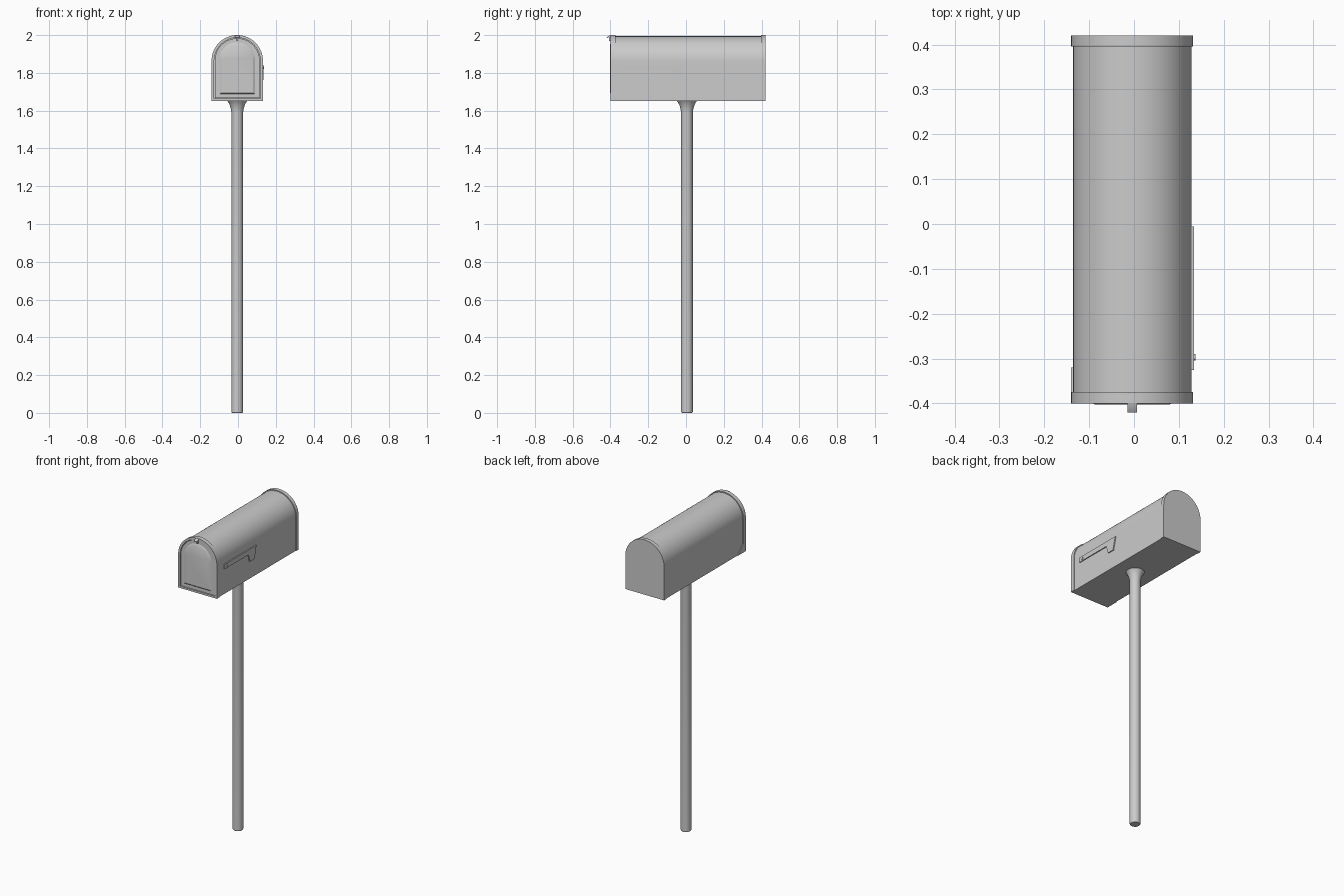
import bpy
import bmesh
import math
from mathutils import Matrix

if "Cube" in bpy.data.objects:
    bpy.data.objects.remove(bpy.data.objects["Cube"], do_unlink=True)

CX = -0.004            # centre line of the box
FRONT, BACK = -0.40, 0.42
BOTTOM = 1.652

grey = bpy.data.materials.new("light_grey_metal")
grey.use_nodes = True
colour = (0.6, 0.6, 0.6, 1)
grey.diffuse_color = colour
grey.node_tree.nodes["Principled BSDF"].inputs["Base Color"].default_value = colour


def finish(name, bm, bevel=0):
    bmesh.ops.recalc_face_normals(bm, faces=bm.faces)
    mesh = bpy.data.meshes.new(name)
    bm.to_mesh(mesh)
    bm.free()
    mesh.materials.append(grey)
    obj = bpy.data.objects.new(name, mesh)
    bpy.context.collection.objects.link(obj)
    bpy.ops.object.select_all(action="DESELECT")
    bpy.context.view_layer.objects.active = obj
    obj.select_set(True)
    bpy.ops.object.shade_smooth_by_angle(angle=math.radians(30))
    if bevel:
        mod = obj.modifiers.new("bevel", "BEVEL")
        mod.width, mod.segments = bevel, 2
    return obj


def arch(half, bottom, top, steps=40):
    """Arched outline as (x, z): flat bottom, straight sides, round top."""
    curve = [(CX + half * math.cos(math.pi * i / steps),
              top - half + half * math.sin(math.pi * i / steps)) for i in range(steps + 1)]
    return [(CX - half, bottom), (CX + half, bottom)] + curve


def prism(name, outline, axis, start, end, bevel=0):
    """Extrude an outline along x (points are y, z) or y (points are x, z)."""
    bm = bmesh.new()
    place = (lambda a, b, t: (t, a, b)) if axis == "x" else (lambda a, b, t: (a, t, b))
    rings = [[bm.verts.new(place(a, b, t)) for a, b in outline] for t in (start, end)]
    bm.faces.new(rings[0])
    bm.faces.new(rings[1])
    n = len(outline)
    for i in range(n):
        j = (i + 1) % n
        bm.faces.new((rings[0][i], rings[0][j], rings[1][j], rings[1][i]))
    return finish(name, bm, bevel)


def loft(name, rings, closed):
    """Join (outline, y) rings; closed makes a hollow frame, otherwise cap the last."""
    bm = bmesh.new()
    loops = [[bm.verts.new((x, y, z)) for x, z in outline] for outline, y in rings]
    pairs = list(zip(loops, loops[1:]))
    if closed:
        pairs.append((loops[-1], loops[0]))
    else:
        bm.faces.new(loops[-1])
    n = len(loops[0])
    for a, b in pairs:
        for i in range(n):
            j = (i + 1) % n
            bm.faces.new((a[i], a[j], b[j], b[i]))
    return finish(name, bm)


# Box shell and its back rim
prism("box_body", arch(0.132, BOTTOM, 1.994), "y", FRONT + 0.012, BACK - 0.001)
prism("back_rim", arch(0.136, BOTTOM, 2.0), "y", 0.396, BACK)

# Front rim: a frame around the slightly recessed door
outer, inner = arch(0.136, BOTTOM, 2.0), arch(0.122, 1.664, 1.986)
loft("front_rim", [(outer, -0.374), (outer, FRONT), (inner, FRONT), (inner, -0.374)], True)
prism("door", arch(0.119, 1.667, 1.983), "y", FRONT + 0.004, FRONT + 0.014)

# Pressed arched panel on the door, with sloping sides
loft("door_panel", [(arch(0.094, 1.688, 1.962), FRONT + 0.004),
                    (arch(0.084, 1.694, 1.950), FRONT - 0.002)], False)

# Door catch at the top, a small bent tongue
prism("door_catch", [(-0.374, 2.0), (-0.405, 1.998), (-0.42, 1.988), (-0.42, 1.984),
                     (-0.404, 1.992), (-0.374, 1.994)], "x", CX - 0.011, CX + 0.011)
prism("catch_stem", [(-0.408, 1.968), (-0.398, 1.968), (-0.398, 1.994), (-0.408, 1.994)],
      "x", CX - 0.004, CX + 0.004)

# Door hinge tab on the lower right of the box
prism("hinge_tab", [(-0.376, BOTTOM), (-0.32, BOTTOM), (-0.376, 1.71)],
      "x", CX - 0.136, CX - 0.130)

# Signal flag: a thin arm with a dropped tail
prism("flag", [(-0.325, 1.842), (-0.006, 1.842), (-0.026, 1.762), (-0.07, 1.762),
               (-0.086, 1.812), (-0.325, 1.812)], "x", 0.1275, 0.134)

# Flag pivot
bm = bmesh.new()
bmesh.ops.create_cone(bm, cap_ends=True, segments=20, radius1=0.007, radius2=0.007, depth=0.011,
                      matrix=Matrix.Translation((0.1315, -0.297, 1.827))
                      @ Matrix.Rotation(math.pi / 2, 4, "Y"))
finish("flag_pivot", bm)

# Post: revolved profile that flares out under the box
profile = [(0.027, 0), (0.031, 0.006), (0.031, 1.59), (0.034, 1.61),
           (0.040, 1.63), (0.048, 1.645), (0.053, BOTTOM)]
bm = bmesh.new()
SIDES = 32
rings = [[bm.verts.new((CX + r * math.cos(math.tau * i / SIDES),
                        0.005 + r * math.sin(math.tau * i / SIDES), z))
          for i in range(SIDES)] for r, z in profile]
for a, b in zip(rings, rings[1:]):
    for i in range(SIDES):
        j = (i + 1) % SIDES
        bm.faces.new((a[i], a[j], b[j], b[i]))
bm.faces.new(rings[0])
bm.faces.new(rings[-1])
finish("post", bm)
